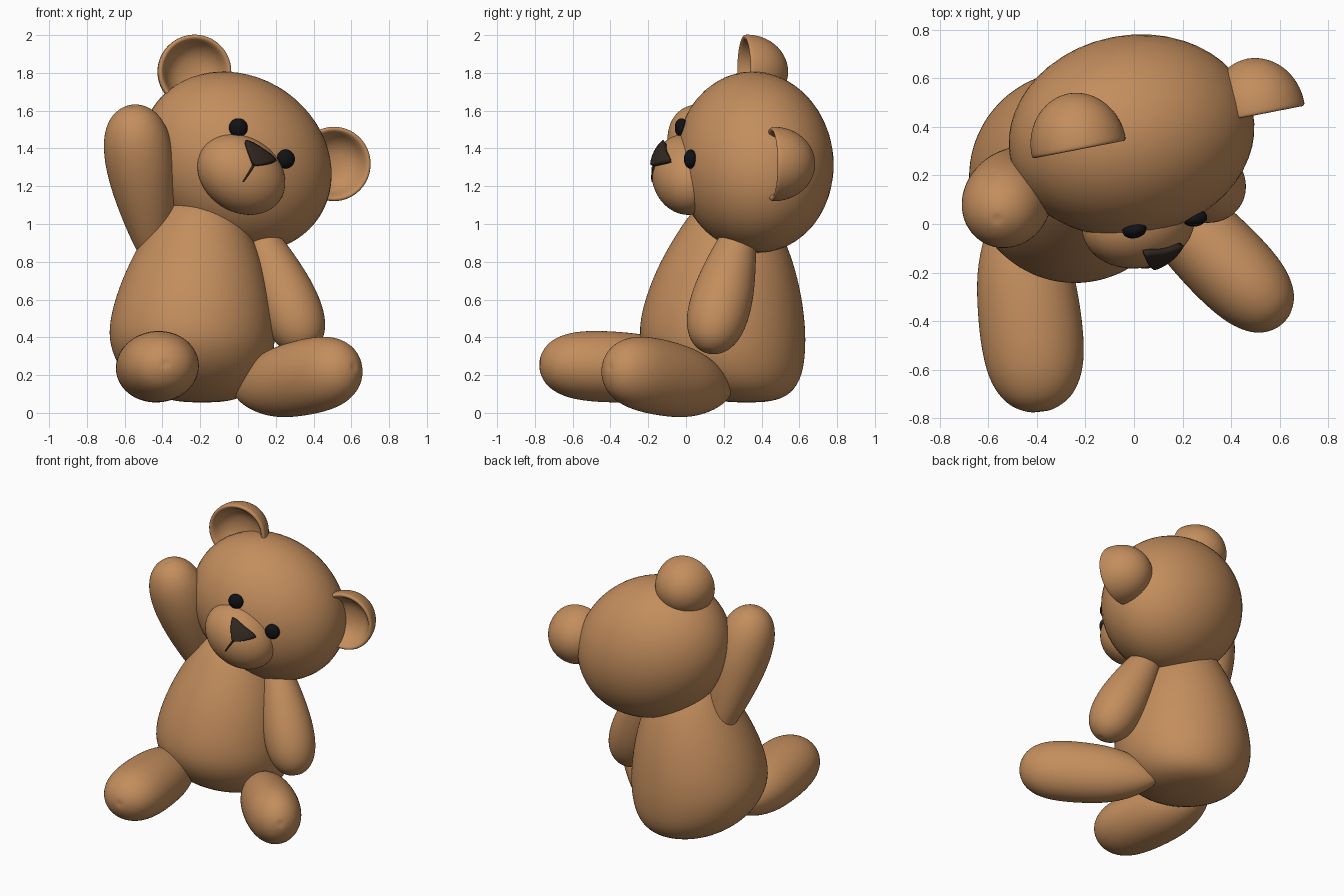
import bpy, bmesh, math
from mathutils import Matrix, Vector

if "Cube" in bpy.data.objects:
    bpy.data.objects.remove(bpy.data.objects["Cube"])


def material(name, rgb):
    m = bpy.data.materials.new(name)
    m.diffuse_color = (*rgb, 1)
    m.use_nodes = True
    m.node_tree.nodes["Principled BSDF"].inputs["Base Color"].default_value = m.diffuse_color
    return m


FUR = material("brown_fur", (0.55, 0.27, 0.11))
BLACK = material("eye_black", (0.006, 0.006, 0.008))
DARK = material("nose_dark", (0.03, 0.02, 0.014))


def finish(name, bm, mat, matrix=Matrix(), levels=0):
    bmesh.ops.recalc_face_normals(bm, faces=bm.faces)
    for f in bm.faces:
        f.smooth = True
    me = bpy.data.meshes.new(name)
    bm.to_mesh(me)
    bm.free()
    me.materials.append(mat)
    ob = bpy.data.objects.new(name, me)
    bpy.context.collection.objects.link(ob)
    ob.matrix_world = matrix
    if levels:
        sub = ob.modifiers.new("smooth", 'SUBSURF')
        sub.levels = sub.render_levels = levels
    return ob


def lathe(name, rings, mat, matrix=Matrix(), sx=1, sy=1, n=24):
    """Rings are (radius, height[, centre x, centre y]); both ends have radius 0."""
    bm = bmesh.new()
    prev = None
    for r, z, *c in rings:
        cx, cy = c or (0, 0)
        if r == 0:
            ring = [bm.verts.new((cx, cy, z))]
        else:
            ring = [bm.verts.new((cx + sx * r * math.cos(math.tau * i / n),
                                  cy + sy * r * math.sin(math.tau * i / n), z)) for i in range(n)]
        if prev:
            for i in range(n):
                j = (i + 1) % n
                quad = [prev[i % len(prev)], prev[j % len(prev)], ring[j % len(ring)], ring[i % len(ring)]]
                bm.faces.new(list(dict.fromkeys(quad)))
        prev = ring
    return finish(name, bm, mat, matrix, 2)


def ellipsoid(name, centre, radii, mat, parent=Matrix()):
    bm = bmesh.new()
    bmesh.ops.create_uvsphere(bm, u_segments=48, v_segments=32, radius=1)
    return finish(name, bm, mat, parent @ Matrix.Translation(centre) @ Matrix.Diagonal((*radii, 1)))


LEG = [(0, 0), (.2, .02), (.44, .08), (.74, .2), (.94, .35), (1, .5), (1.02, .65),
       (.97, .8), (.8, .9), (.56, .965), (.2, 1), (0, .995)]
ARM = [(0, 0), (.2, .02), (.38, .08), (.58, .2), (.77, .35), (.92, .5), (1.01, .65),
       (.98, .8), (.81, .9), (.56, .965), (.2, 1), (0, .995)]


def limb(name, start, end, profile, half_width, half_height):
    d = Vector(end) - Vector(start)
    mat = Matrix.Translation(start) @ d.to_track_quat('Z', 'Y').to_matrix().to_4x4()
    lathe(name, [(r, t * d.length) for r, t in profile], FUR, mat, half_width, half_height)


# Pear-shaped body, leaning a little
lathe("body", [(0, .055, -.19, .32), (.13, .058, -.19, .32), (.27, .095, -.20, .29), (.385, .20, -.225, .235),
               (.435, .33, -.24, .2), (.445, .45, -.245, .19), (.415, .62, -.235, .2),
               (.355, .80, -.22, .215), (.28, .95, -.21, .23), (.19, 1.1, -.2, .24), (0, 1.2, -.2, .25)],
      FUR, Matrix(), 1, 1, 32)

# Arms and legs, drop-shaped with blunt ends
limb("raised_arm", (-.43, .27, .75), (-.565, .02, 1.625), ARM, .185, .185)
limb("lowered_arm", (.05, .32, 1.08), (.375, .115, .325), ARM, .165, .165)
limb("right_leg", (-.49, .14, .22), (-.385, -.775, .26), LEG, .212, .188)
limb("left_leg", (-.01, .23, .11), (.615, -.405, .245), LEG, .178, .2)

# Head, turned and tilted
HEAD = (Matrix.Translation((-.01, .365, 1.327)) @ Matrix.Rotation(math.radians(11), 4, 'Z')
        @ Matrix.Rotation(math.radians(33), 4, 'Y'))
ellipsoid("head", (0, 0, 0), (.53, .413, .457), FUR, HEAD)

# Muzzle
MC, MR = Vector((0, -.36, -.077)), Vector((.248, .185, .198))
ellipsoid("muzzle", MC, MR, FUR, HEAD)

# Cupped ears and eyes
EAR = [(.2 * math.cos(a), .22 * math.sin(a)) for a in [math.pi / 2 * (1 - i / 8) for i in range(9)]]
EAR[0] = (0, .22)
EAR += [(.197, -.014), (.183, -.018), (.168, -.005), (.145, .045), (.09, .09), (0, .105)]
for side, s in (("right", -1), ("left", 1)):
    place = HEAD @ Matrix.Translation((s * .448, 0, .28)) @ Matrix.Rotation(-math.pi / 2, 4, 'X')
    lathe(side + "_ear", EAR, FUR, place)
    ellipsoid(side + "_eye", (s * .152, -.385, .119), (.05, .034, .05), BLACK, HEAD)


def on_muzzle(x, z, lift=0):
    k = max(0, 1 - (x / MR.x) ** 2 - ((z - MC.z) / MR.z) ** 2)
    return Vector((x, MC.y - MR.y * math.sqrt(k) - lift, z))


# Triangular nose lying on the muzzle
bm = bmesh.new()
rows = []
for v in range(9):
    t = v / 8
    half = .088 * (1 - t ** 1.2) + .008
    rows.append([bm.verts.new(on_muzzle(half * u / 5, .078 - .095 * t - .012 * (u / 5) ** 4 * (1 - t), .012))
                 for u in range(-5, 6)])
for a, b in zip(rows, rows[1:]):
    for i in range(10):
        bm.faces.new((a[i], a[i + 1], b[i + 1], b[i]))
nose = finish("nose", bm, DARK, HEAD)
sol = nose.modifiers.new("thickness", 'SOLIDIFY')
sol.thickness, sol.offset = .03, 0

# Mouth line below the nose
cu = bpy.data.curves.new("mouth", 'CURVE')
cu.dimensions = '3D'
cu.bevel_depth, cu.bevel_resolution, cu.use_fill_caps = .006, 2, True
sp = cu.splines.new('POLY')
sp.points.add(6)
for i, p in enumerate(sp.points):
    p.co = (*on_muzzle(0, -.01 - .019 * i, .001), 1)
    p.radius = 1.2 - .1 * i
cu.materials.append(DARK)
mouth = bpy.data.objects.new("mouth", cu)
bpy.context.collection.objects.link(mouth)
mouth.matrix_world = HEAD
